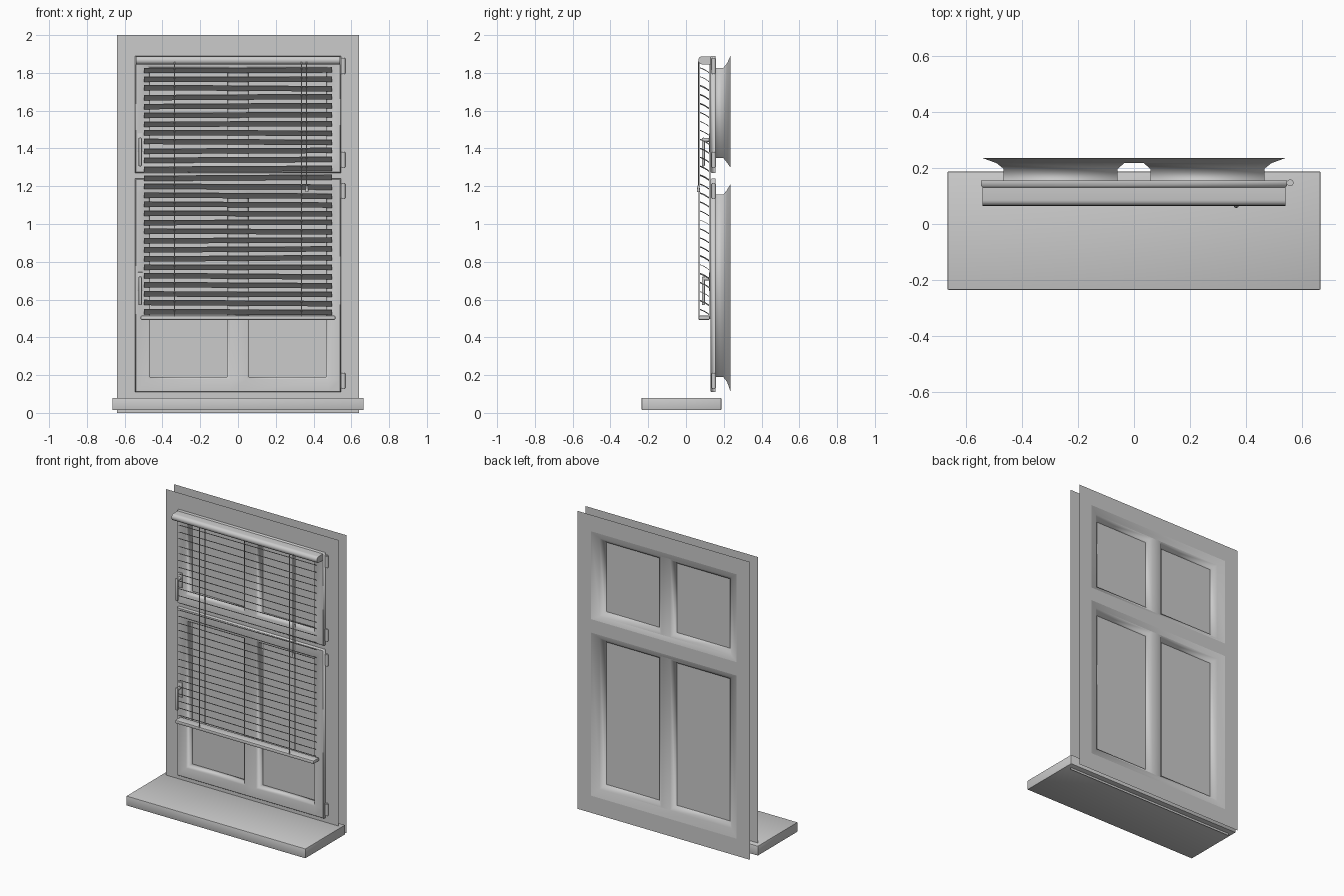
import bpy, bmesh, math, random
from mathutils import Vector, Matrix

if "Cube" in bpy.data.objects:
    bpy.data.objects.remove(bpy.data.objects["Cube"])
random.seed(4)


def finish(name, bm, angle=35, recalc=True):
    bmesh.ops.remove_doubles(bm, verts=bm.verts, dist=1e-5)
    if recalc:
        bmesh.ops.recalc_face_normals(bm, faces=bm.faces)
    me = bpy.data.meshes.new(name)
    bm.to_mesh(me)
    bm.free()
    ob = bpy.data.objects.new(name, me)
    bpy.context.collection.objects.link(ob)
    bpy.ops.object.select_all(action='DESELECT')
    ob.select_set(True)
    bpy.context.view_layer.objects.active = ob
    bpy.ops.object.shade_smooth_by_angle(angle=math.radians(angle))
    return ob


def plate(bm, xs, zs, y, holes):
    # flat grid in the xz plane, leaving out the cells listed in holes
    for i in range(len(xs) - 1):
        for j in range(len(zs) - 1):
            if (i, j) not in holes:
                bm.faces.new([bm.verts.new((x, y, z)) for x, z in (
                    (xs[i], zs[j]), (xs[i + 1], zs[j]),
                    (xs[i + 1], zs[j + 1]), (xs[i], zs[j + 1]))])


def rings(bm, loops):
    # walls between successive rectangles (x0, x1, z0, z1, y)
    rows = [[bm.verts.new(p) for p in ((a, y, c), (b, y, c), (b, y, d), (a, y, d))]
            for a, b, c, d, y in loops]
    for r, s in zip(rows, rows[1:]):
        for k in range(4):
            m = (k + 1) % 4
            bm.faces.new((r[k], r[m], s[m], s[k]))


def box(name, x0, x1, y0, y1, z0, z1, bevel=0.0, seg=2):
    bm = bmesh.new()
    bmesh.ops.create_cube(bm, size=1)
    for v in bm.verts:
        v.co = Vector(((x0 + x1) / 2 + v.co.x * (x1 - x0),
                       (y0 + y1) / 2 + v.co.y * (y1 - y0),
                       (z0 + z1) / 2 + v.co.z * (z1 - z0)))
    if bevel:
        bmesh.ops.bevel(bm, geom=bm.edges[:], offset=bevel, segments=seg,
                        profile=0.5, affect='EDGES')
    return finish(name, bm)


def rod(name, x, y, z0, z1, r0, r1=None, sides=12, bevel=0.0):
    bm = bmesh.new()
    bmesh.ops.create_cone(bm, cap_ends=True, segments=sides, radius1=r0,
                          radius2=r0 if r1 is None else r1, depth=z1 - z0,
                          matrix=Matrix.Translation((x, y, (z0 + z1) / 2)))
    if bevel:
        caps = [e for e in bm.edges if abs(e.verts[0].co.z - e.verts[1].co.z) < 1e-5]
        bmesh.ops.bevel(bm, geom=caps, offset=bevel, segments=2, affect='EDGES')
    return finish(name, bm)


def extrude_x(name, profile, half):
    bm = bmesh.new()
    a = [bm.verts.new((-half, y, z)) for y, z in profile]
    b = [bm.verts.new((half, y, z)) for y, z in profile]
    n = len(a)
    for k in range(n):
        bm.faces.new((a[k], a[(k + 1) % n], b[(k + 1) % n], b[k]))
    bm.faces.new(a)
    bm.faces.new(b)
    return finish(name, bm)


# inner and outer wall frames: thin sheets with two openings
for name, y, h, zs in (("inner_frame", 0.15, 0.545, (0, 0.11, 1.24, 1.27, 1.89, 2)),
                       ("outer_frame", 0.235, 0.54, (0, 0.115, 1.21, 1.30, 1.89, 2))):
    bm = bmesh.new()
    plate(bm, (-0.64, -h, h, 0.64), zs, y, {(1, 1), (1, 3)})
    finish(name, bm)

# sashes: front face, stepped pane openings, mullion back and flared rear lip
for tag, s0, s1, p0, p1, b0, b1 in (("lower", 0.11, 1.24, 0.19, 1.155, 0.115, 1.21),
                                    ("upper", 1.27, 1.89, 1.35, 1.825, 1.30, 1.89)):
    bm = bmesh.new()
    g = 0.012
    rings(bm, [(-0.545, 0.545, s0, s1, 0.155), (-0.545, 0.545, s0, s1, 0.136),
               (-0.541, 0.541, s0 + .004, s1 - .004, 0.131)])
    plate(bm, (-0.541, -0.465 - g, -0.055 + g, 0.055 - g, 0.465 + g, 0.541),
          (s0 + .004, p0 - g, p1 + g, s1 - .004), 0.131, {(1, 1), (3, 1)})
    for a, b, o, i in ((-0.465, -0.058, -0.49, -0.035), (0.058, 0.465, 0.035, 0.49)):
        fa = a - g if a < 0 else 0.055 - g
        fb = b + g if a > 0 else -0.055 + g
        rings(bm, [(fa, fb, p0 - g, p1 + g, 0.131), (a, b, p0, p1, 0.148),
                   (a, b, p0, p1, 0.197), (o, i, p0 - .025, p1 + .025, 0.217)])
    plate(bm, (-0.035, 0.035), (p0 - .025, p1 + .025), 0.217, set())
    rings(bm, [(-0.49, 0.49, p0 - .025, p1 + .025, 0.217), (-0.54, 0.54, b0, b1, 0.235)])
    finish(tag + "_sash", bm, 75)
    # glass panes
    bm = bmesh.new()
    plate(bm, (-0.465, -0.058, 0.058, 0.465), (p0, p1), 0.18, {(1, 0)})
    finish(tag + "_glass", bm)

# window sill
box("sill", -0.665, 0.665, -0.235, 0.187, 0.015, 0.08, 0.004)

# hinges
for k, (z0, z1) in enumerate(((0.13, 0.212), (1.135, 1.215), (1.30, 1.382), (1.795, 1.878))):
    rod("hinge_%d" % k, 0.557, 0.147, z0, z1, 0.012, bevel=0.003)

# sash handles
for tag, z in (("lower", 0.57), ("upper", 1.305)):
    box(tag + "_handle_plate", -0.533, -0.502, 0.122, 0.133, z + 0.075, z + 0.175, 0.004)
    bm = bmesh.new()
    bmesh.ops.create_cone(bm, cap_ends=True, segments=12, radius1=0.01, radius2=0.01, depth=0.03,
                          matrix=Matrix.Translation((-0.518, 0.11, z + 0.14)) @
                          Matrix.Rotation(math.pi / 2, 4, 'X'))
    finish(tag + "_handle_neck", bm)
    box(tag + "_handle_lever", -0.527, -0.509, 0.084, 0.10, z, z + 0.152, 0.006)

# blind head rail with a rounded front, and bottom rail
extrude_x("head_rail", [(0.13, 1.845), (0.13, 1.888)] +
          [(0.085 - 0.02 * math.sin(t * math.pi / 8), 1.8665 + 0.0215 * math.cos(t * math.pi / 8))
           for t in range(9)], 0.54)
box("bottom_rail", -0.515, 0.515, 0.066, 0.126, 0.492, 0.515, 0.006)

# blind slats: shallow curved strips, high at the front and low at the back
count = 28
for k in range(count):
    zc = 0.535 + k * (1.815 - 0.535) / (count - 1)
    skew = random.uniform(-0.004, 0.004)
    pts = [(0.073 + 0.05 * t, 0.0135 - 0.027 * t + 0.012 * t * (1 - t)) for t in (0, .25, .5, .75, 1)]
    prof = pts + [(y, z - 0.002) for y, z in reversed(pts)]
    ob = extrude_x("slat_%02d" % k, [(y, zc + z) for y, z in prof], 0.497)
    for v in ob.data.vertices:
        v.co.z += skew * (1 if v.co.x > 0 else -1)

# ladder cords front and back, pull cord and tassel
for s in (-1, 1):
    for tag, y in (("front", 0.069), ("back", 0.127)):
        rod("ladder_cord_%s_%s" % (tag, "left" if s < 0 else "right"),
            s * 0.335, y, 0.50, 1.86, 0.003, sides=6)
rod("pull_cord", 0.362, 0.066, 1.19, 1.86, 0.003, sides=6)
rod("cord_tassel", 0.365, 0.066, 1.17, 1.205, 0.009, 0.005, bevel=0.002)
